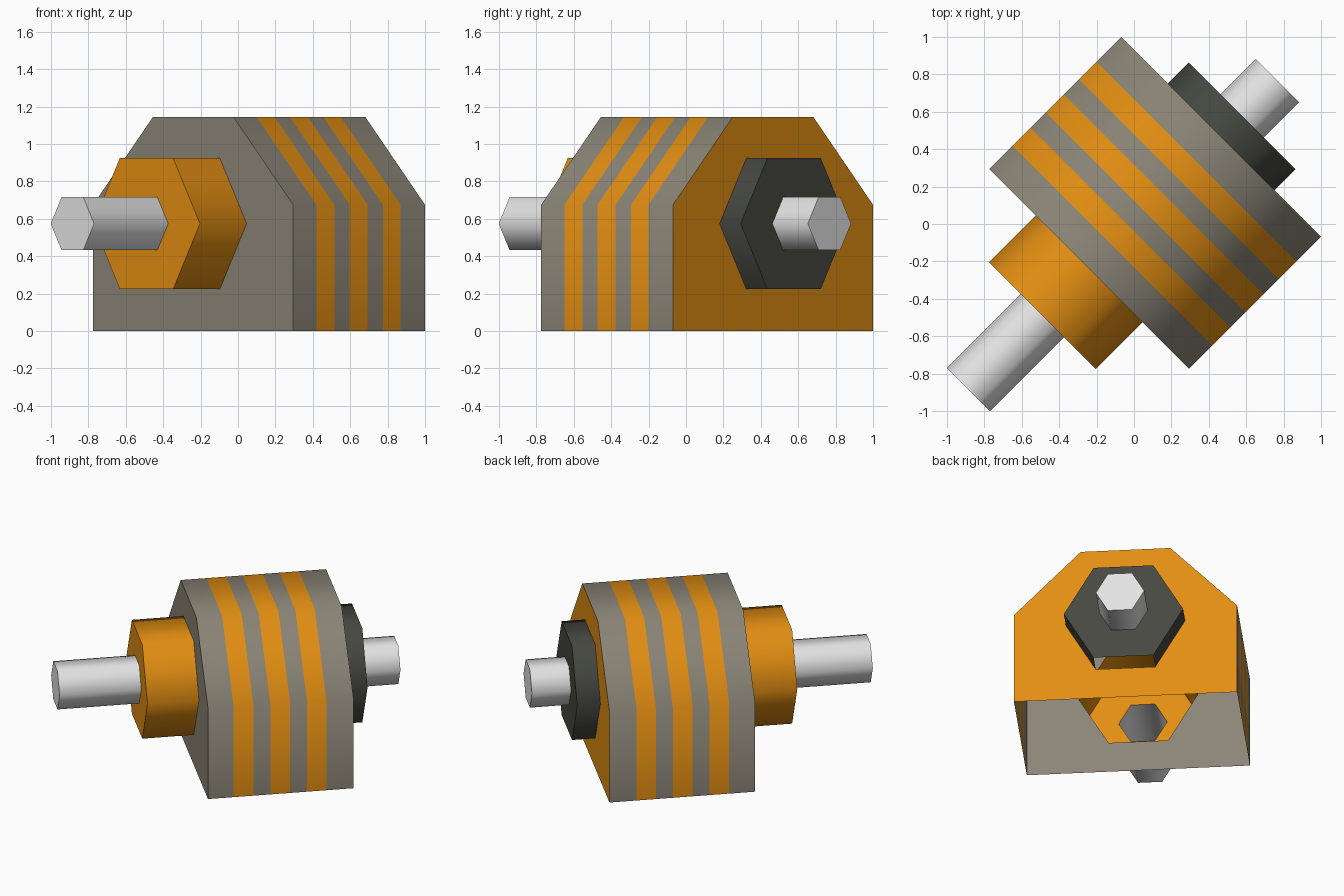
import bpy, bmesh, math

if "Cube" in bpy.data.objects:
    bpy.data.objects.remove(bpy.data.objects["Cube"])

S = math.sqrt(0.5)
AXIS_Z = 0.574          # height of the shaft line
HUB_R, SHAFT_R = 0.404, 0.164


def material(name, rgb):
    m = bpy.data.materials.new(name)
    m.diffuse_color = (*rgb, 1)
    m.use_nodes = True
    m.node_tree.nodes["Principled BSDF"].inputs["Base Color"].default_value = m.diffuse_color
    return m


GREY = material("warm_grey", (0.26, 0.235, 0.185))
ORANGE = material("orange", (0.76, 0.27, 0.006))
DARK = material("charcoal", (0.062, 0.065, 0.053))
STEEL = material("light_steel", (0.77, 0.77, 0.77))


def hexagon(r):
    # starts at the lower right corner, so it lines up with the body profile
    return [(r * math.cos(math.radians(a)), AXIS_Z + r * math.sin(math.radians(a)))
            for a in range(-60, 300, 60)]


BODY = [(0.756, 0), (0.756, 0.675), (0.304, 1.145),
        (-0.304, 1.145), (-0.756, 0.675), (-0.756, 0)]


def loft(name, rings, mats, band_mats=None, cap_start=False, cap_end=False, open_bottom=()):
    """Skin six-sided rings (u, profile) along the diagonal axis."""
    bm = bmesh.new()
    loops = [[bm.verts.new(((u + v) * S, (u - v) * S, z)) for v, z in prof]
             for u, prof in rings]
    for k, (a, b) in enumerate(zip(loops, loops[1:])):
        for i in range(6):
            if i == 5 and k in open_bottom:
                continue
            j = (i + 1) % 6
            f = bm.faces.new((a[i], b[i], b[j], a[j]))
            f.material_index = band_mats[k] if band_mats else 0
    if cap_start:
        bm.faces.new(loops[0])
    if cap_end:
        bm.faces.new(loops[-1][::-1])
    me = bpy.data.meshes.new(name)
    bm.to_mesh(me)
    bm.free()
    for m in mats:
        me.materials.append(m)
    ob = bpy.data.objects.new(name, me)
    bpy.context.collection.objects.link(ob)
    bpy.ops.object.select_all(action='DESELECT')
    ob.select_set(True)
    bpy.context.view_layer.objects.active = ob
    bpy.ops.object.shade_smooth_by_angle(angle=math.radians(65))
    return ob


# Striped housing: grey front, orange back, open underneath
cuts = [-0.339, -0.163, -0.028, 0.088, 0.224, 0.34, 0.472, 0.658]
rings = [(cuts[0], hexagon(HUB_R))] + [(u, BODY) for u in cuts] + [(cuts[-1], hexagon(HUB_R))]
bands = [0] + [k % 2 for k in range(len(cuts) - 1)] + [1]
loft("striped_housing", rings, [GREY, ORANGE], bands, open_bottom=range(1, len(cuts)))

# Front hub and shaft
loft("front_hub", [(-0.692, hexagon(SHAFT_R)), (-0.692, hexagon(HUB_R)),
                   (-0.339, hexagon(HUB_R))], [ORANGE])
loft("front_shaft", [(-1.252, hexagon(SHAFT_R)), (-0.692, hexagon(SHAFT_R))],
     [STEEL], cap_start=True)

# Rear nut (open underneath) and shaft
loft("rear_nut", [(0.658, hexagon(HUB_R)), (0.817, hexagon(HUB_R)),
                  (0.817, hexagon(SHAFT_R))], [DARK], open_bottom=(0,))
loft("rear_shaft", [(0.817, hexagon(SHAFT_R)), (1.085, hexagon(SHAFT_R))],
     [STEEL], cap_end=True)
